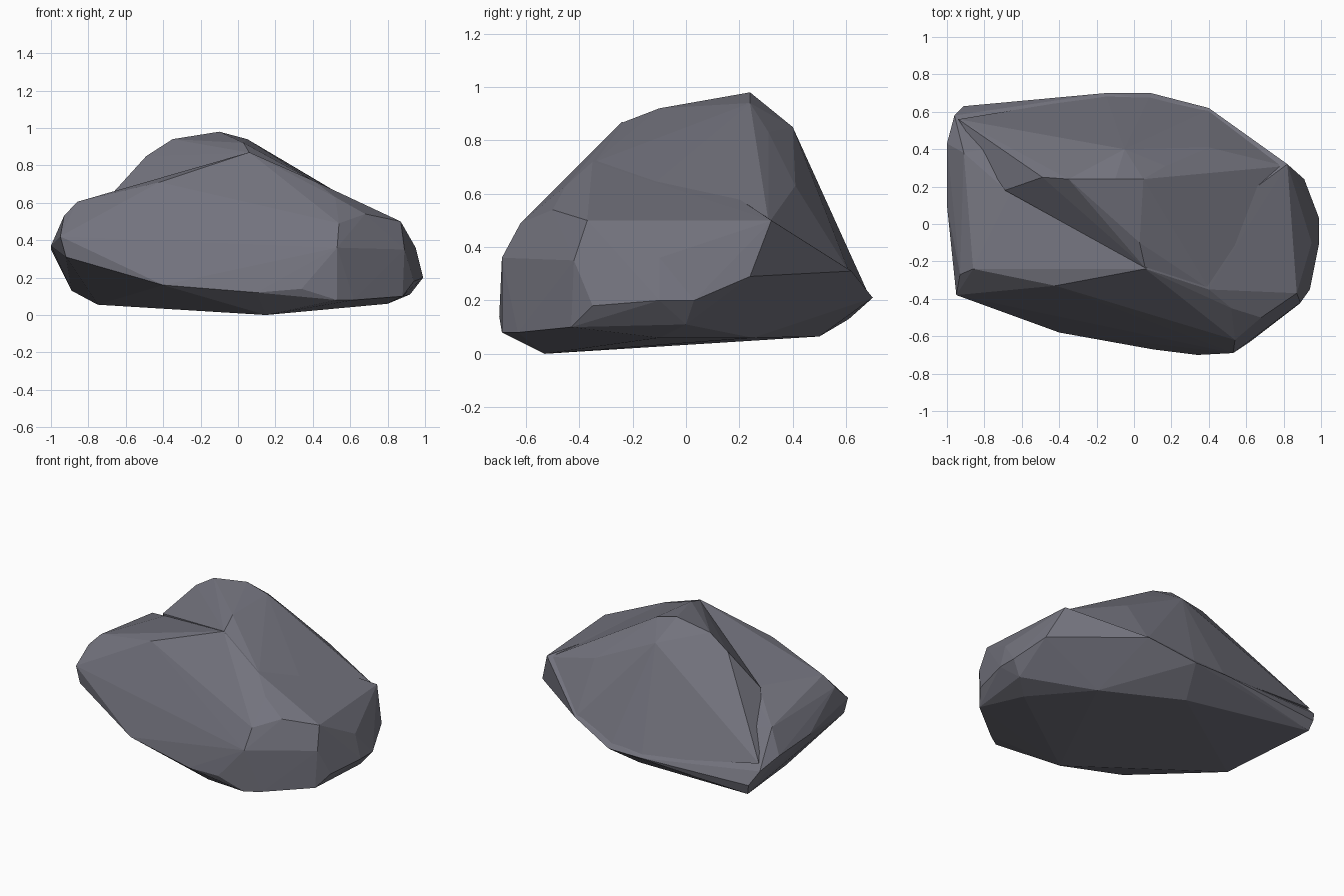
import bpy, bmesh

if "Cube" in bpy.data.objects:
    bpy.data.objects.remove(bpy.data.objects["Cube"])

stone = bpy.data.materials.new("slate grey")
stone.diffuse_color = (0.17, 0.17, 0.205, 1)
stone.use_nodes = True
stone.node_tree.nodes["Principled BSDF"].inputs["Base Color"].default_value = stone.diffuse_color


def hull(name, pts):
    """Faceted rock chunk: convex hull of its corner points."""
    bm = bmesh.new()
    for p in pts:
        bm.verts.new(p)
    res = bmesh.ops.convex_hull(bm, input=bm.verts)
    loose = {g for g in res["geom_interior"] + res["geom_unused"] if isinstance(g, bmesh.types.BMVert)}
    bmesh.ops.delete(bm, geom=list(loose), context='VERTS')
    bmesh.ops.recalc_face_normals(bm, faces=bm.faces)
    me = bpy.data.meshes.new(name)
    bm.to_mesh(me)
    bm.free()
    me.materials.append(stone)
    ob = bpy.data.objects.new(name, me)
    bpy.context.collection.objects.link(ob)
    return ob


# main body: left shelf, front face, right end, underside
body = hull("boulder", [
    # left end
    (-1, .43, .35), (-.96, .58, .29), (-.91, .63, .2), (-.89, .61, .13), (-1, .1, .37),
    (-.93, -.27, .53), (-.91, .38, .5), (-.87, .1, .55), (-.95, -.38, .42), (-.92, -.38, .31),
    (-.86, -.24, .605), (-.66, .16, .63),
    # front face
    (-.42, -.33, .71), (-.3, -.42, .55), (-.4, -.58, .16), (.1, -.67, .12), (.06, -.24, .87),
    (-.12, -.24, .815), (.4, -.35, .72), (.52, -.45, .63),
    # front right block
    (.34, -.7, .14), (.53, -.69, .08), (.53, -.69, .36), (.54, -.62, .49), (.68, -.5, .54),
    (.89, -.42, .35), (.62, -.63, .08),
    # right end
    (.82, .32, .5), (.87, -.37, .5), (.95, -.1, .36), (.99, .03, .2), (.99, -.1, .2),
    (.91, .24, .29), (.94, -.35, .18), (.88, -.43, .1), (.92, 0, .11),
    # underside and back edge
    (.15, -.53, 0), (-.75, 0, .055), (.8, -.1, .06), (.5, .25, .06),
    (0, .5, .065), (-.15, .7, .21), (.09, .7, .21), (.4, .62, .31),
])

# peak ridge rising behind the shelf
peak = hull("peak_chunk", [
    (-.69, .18, .63), (-.49, .25, .85), (-.35, .24, .94), (-.1, .24, .98), (.05, .24, .94),
    (.03, -.1, .92), (.06, -.235, .868), (.17, .31, .83), (-.05, .4, .85), (.4, .41, .63),
    (.4, -.345, .718), (.5, 0, .64), (.81, .31, .49), (.8, -.3, .49), (-.94, .56, .33),
    (-.15, .69, .21), (.09, .69, .21), (.4, .61, .31), (.5, -.4, .2), (-.5, .2, .2),
])

# fuse the peak into the body
m = body.modifiers.new("join_peak", 'BOOLEAN')
m.operation = 'UNION'
m.solver = 'EXACT'
m.object = peak
bpy.context.view_layer.update()
dg = bpy.context.evaluated_depsgraph_get()
fused = bpy.data.meshes.new_from_object(body.evaluated_get(dg))
body.modifiers.clear()
body.data = fused
bpy.data.objects.remove(peak)
